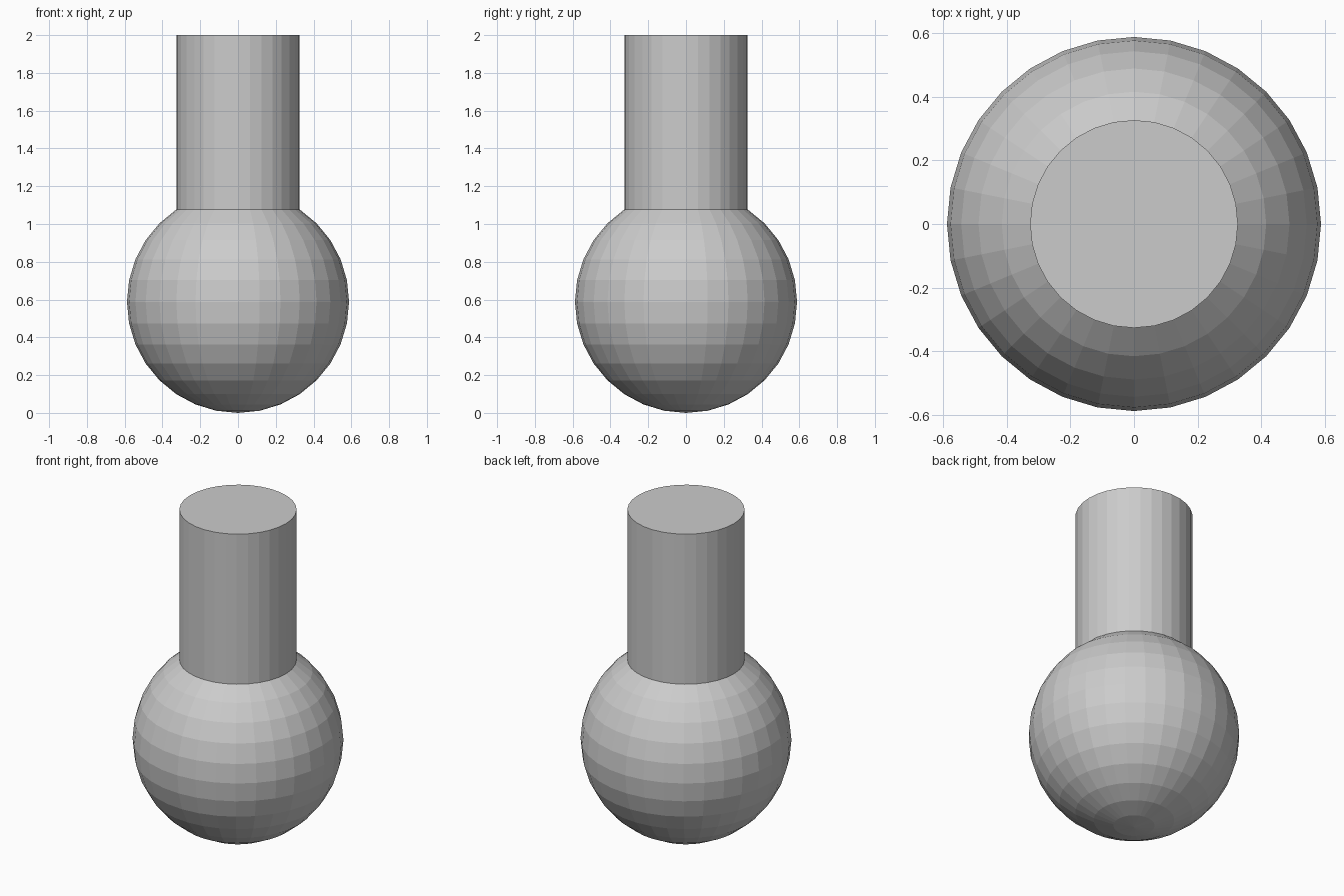
import bpy, bmesh, math
from mathutils import Matrix

if "Cube" in bpy.data.objects:
    bpy.data.objects.remove(bpy.data.objects["Cube"])

R = 0.588                                   # bulb radius
HEIGHT = 2.0
NECK_Z = R + R * math.sin(math.radians(56.25))

bm = bmesh.new()

# Round bulb standing on the ground
bmesh.ops.create_uvsphere(bm, u_segments=32, v_segments=16, radius=R,
                          matrix=Matrix.Translation((0, 0, R)))

# Open the top at the fifth ring from the equator
bmesh.ops.delete(bm, geom=[v for v in bm.verts if v.co.z > NECK_Z + 0.01],
                 context='VERTS')

# Straight neck drawn up from the opening, closed by a flat cap
rim = [e for e in bm.edges if e.is_boundary]
out = bmesh.ops.extrude_edge_only(bm, edges=rim)['geom']
for v in out:
    if isinstance(v, bmesh.types.BMVert):
        v.co.z = HEIGHT
bmesh.ops.contextual_create(bm, geom=[e for e in bm.edges if e.is_boundary])
bmesh.ops.recalc_face_normals(bm, faces=bm.faces)

mesh = bpy.data.meshes.new("bulb_with_neck")
bm.to_mesh(mesh)
bm.free()
obj = bpy.data.objects.new("bulb_with_neck", mesh)
bpy.context.collection.objects.link(obj)
